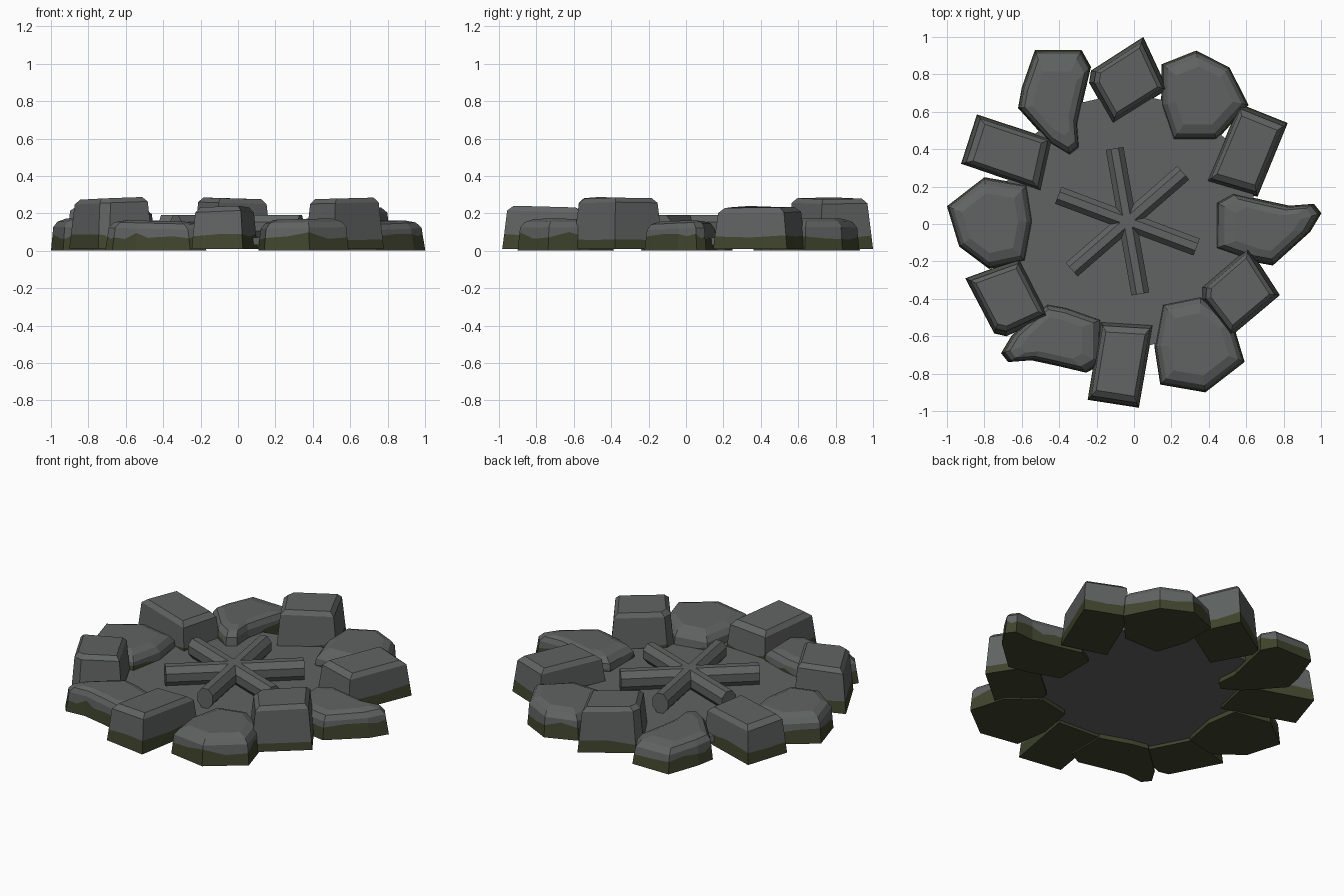
import bpy, bmesh, math, random
from mathutils import Matrix, Vector

if "Cube" in bpy.data.objects:
    bpy.data.objects.remove(bpy.data.objects["Cube"])

random.seed(4)


def material(name, rgb):
    m = bpy.data.materials.new(name)
    m.diffuse_color = (*rgb, 1)
    m.use_nodes = True
    m.node_tree.nodes["Principled BSDF"].inputs["Base Color"].default_value = m.diffuse_color
    return m


STONE = material("grey stone", (0.115, 0.125, 0.12))
MOSS = material("dark moss", (0.05, 0.058, 0.026))


def finish(name, bm):
    bmesh.ops.recalc_face_normals(bm, faces=bm.faces)
    me = bpy.data.meshes.new(name)
    bm.to_mesh(me)
    bm.free()
    ob = bpy.data.objects.new(name, me)
    bpy.context.collection.objects.link(ob)
    me.materials.append(STONE)
    me.materials.append(MOSS)
    return ob


def rock(name, outline, rings, base, moss, x, y, turn, size=1):
    """Stack scaled copies of the outline; the lowest band is mossy."""
    pts = []
    for i, p in enumerate(outline):          # add edge midpoints
        q = outline[(i + 1) % len(outline)]
        pts += [Vector(p), (Vector(p) + Vector(q)) / 2]
    rot = Matrix.Rotation(math.radians(turn), 2)
    pts = [rot @ p * size for p in pts]
    tilt = Vector((random.uniform(-.04, .04), random.uniform(-.04, .04)))
    bm = bmesh.new()
    layers = [[bm.verts.new((x + p.x, y + p.y, base)) for p in pts]]
    # wavy moss line lying on the wall between base and shoulder
    z1, s1 = rings[0]
    band = []
    for p in pts:
        z = moss + random.uniform(-.02, .02)
        s = 1 + (s1 - 1) * (z - base) / (z1 - base)
        band.append(bm.verts.new((x + p.x * s, y + p.y * s, z)))
    layers.append(band)
    for z, s in rings:
        layers.append([bm.verts.new((x + p.x * s, y + p.y * s, z + tilt.dot(p) * s)) for p in pts])
    n = len(pts)
    bm.faces.new(layers[0][::-1]).material_index = 1
    for k in range(len(layers) - 1):
        a, b = layers[k], layers[k + 1]
        for i in range(n):
            j = (i + 1) % n
            f = bm.faces.new((a[i], a[j], b[j], b[i]))
            f.material_index = 1 if k == 0 else 0
    bm.faces.new(layers[-1])
    finish(name, bm)


# Four stone shapes, each used three times around the ring
kidney = [(-.105, .285), (.145, .285), (.195, .195), (.155, .025), (.125, -.115),
          (.135, -.245), (.085, -.285), (-.015, -.225), (-.195, -.025), (-.175, .085)]
kidney_rings = [(.115, .93), (.145, .82), (.158, .6)]
for i, place in enumerate([(-.425, .645, 0), (.717, -.027, 90), (-.44, -.61, -90, .95)]):
    rock(f"kidney_stone_{i + 1}", kidney, kidney_rings, 0, .075, *place)

boulder = [(-.23, .09), (-.03, .245), (.2, .205), (.23, .01), (.19, -.205),
           (-.005, -.245), (-.165, -.125)]
boulder_rings = [(.12, .95), (.15, .85), (.168, .65)]
for i, place in enumerate([(-.77, .005, 0), (.37, .685, 190), (.35, -.643, 180, 1.05)]):
    rock(f"flat_boulder_{i + 1}", boulder, boulder_rings, 0, .08, *place)

tall = [(.08, .23), (.21, -.05), (-.085, -.235), (-.21, -.015), (-.2, .05)]
tall_rings = [(.255, .87), (.28, .74)]
for i, place in enumerate([(-.03, .77, 0), (.565, -.36, 8), (-.68, -.39, 85)]):
    rock(f"tall_block_{i + 1}", tall, tall_rings, .01, .07, *place)

block = [(-.04, .253), (.217, .15), (.055, -.245), (-.217, -.165)]
block_rings = [(.205, .89), (.232, .74)]
for i, place in enumerate([(.605, .39, 0), (-.07, -.745, 193), (-.675, .38, 94)]):
    rock(f"long_block_{i + 1}", block, block_rings, .01, .07, *place)

# Floor slab inside the ring
bm = bmesh.new()
bmesh.ops.create_cone(bm, cap_ends=True, segments=14, radius1=.69, radius2=.69, depth=.04,
                      matrix=Matrix.Translation((-.035, .015, .05)))
finish("floor_slab", bm)

# Three crossed eight-sided logs lying on the slab
for i, angle in enumerate((159.5, 41, -80)):
    bm = bmesh.new()
    m = (Matrix.Translation((-.035, .015, .13))
         @ Matrix.Rotation(math.radians(angle), 4, 'Z')
         @ Matrix.Diagonal((1, .9, 1.12, 1))
         @ Matrix.Rotation(math.pi / 2, 4, 'Y')
         @ Matrix.Rotation(math.pi / 8, 4, 'Z'))
    bmesh.ops.create_cone(bm, cap_ends=True, segments=8, radius1=.058, radius2=.058,
                          depth=.79, matrix=m)
    finish(f"log_{i + 1}", bm)
